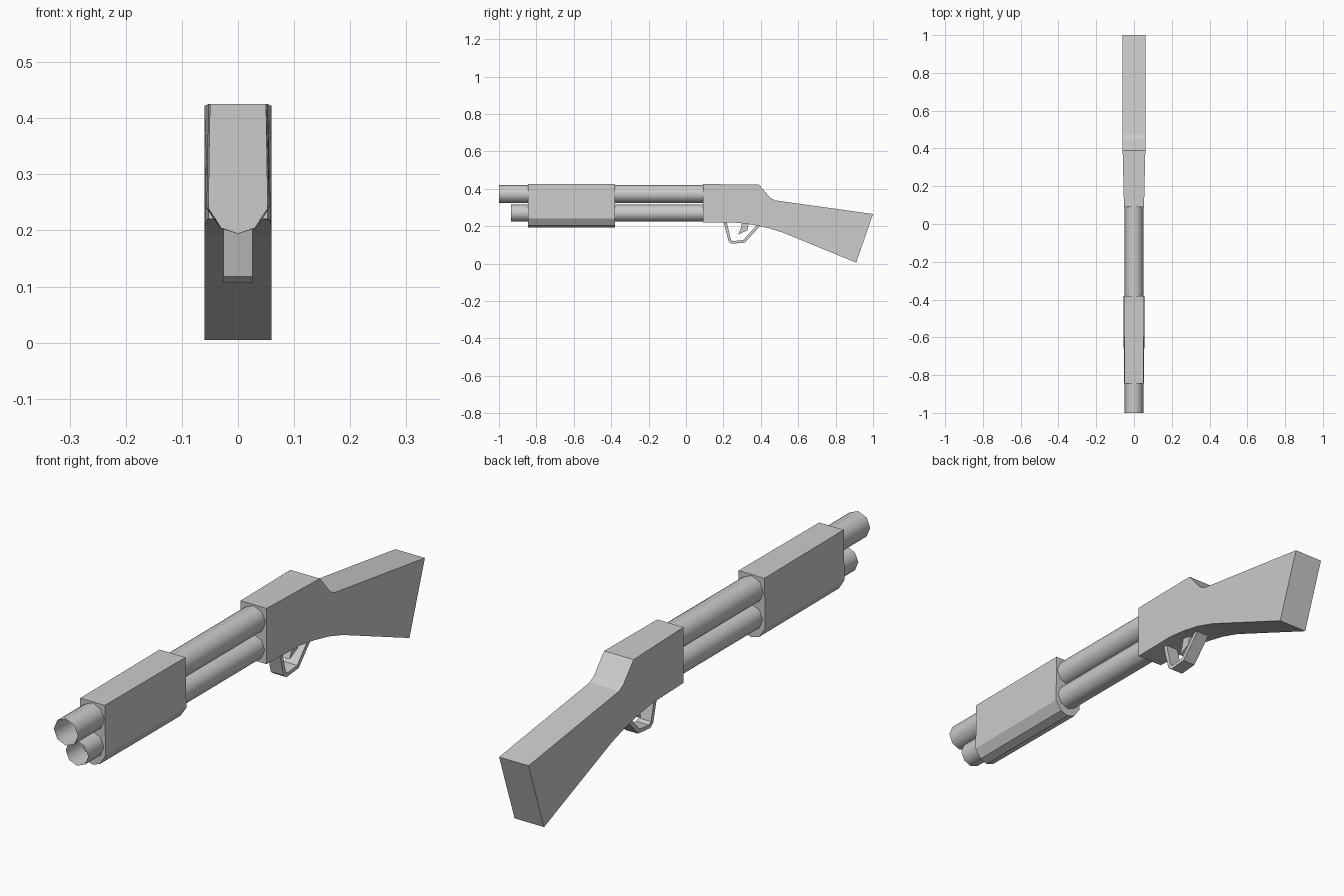
import bpy, bmesh, math

if "Cube" in bpy.data.objects:
    bpy.data.objects.remove(bpy.data.objects["Cube"])


def add_object(name, bm):
    bmesh.ops.recalc_face_normals(bm, faces=bm.faces)
    mesh = bpy.data.meshes.new(name)
    bm.to_mesh(mesh)
    bm.free()
    obj = bpy.data.objects.new(name, mesh)
    bpy.context.collection.objects.link(obj)
    return obj


def side_extrusion(name, outline, half_width):
    """Extrude a (y, z) outline across x; half_width is a function of y."""
    bm = bmesh.new()
    left, right = [[bm.verts.new((s * half_width(y), y, z)) for y, z in outline]
                   for s in (-1, 1)]
    bm.faces.new(left)
    bm.faces.new(right[::-1])
    n = len(outline)
    for i in range(n):
        j = (i + 1) % n
        bm.faces.new((left[i], right[i], right[j], left[j]))
    return add_object(name, bm)


def loft(name, sections, caps=True):
    """Join rings of points with the same count."""
    bm = bmesh.new()
    rings = [[bm.verts.new(p) for p in s] for s in sections]
    n = len(rings[0])
    for a, b in zip(rings, rings[1:]):
        for i in range(n):
            bm.faces.new((a[i], a[(i + 1) % n], b[(i + 1) % n], b[i]))
    if caps:
        bm.faces.new(rings[0])
        bm.faces.new(rings[-1])
    return add_object(name, bm)


# Barrel and magazine: open eight-sided tubes
def tube(name, z, r, y0, y1):
    obj = loft(name, [[(r * math.sin(i * math.pi / 4), y, z + r * math.cos(i * math.pi / 4))
                       for i in range(8)] for y in (y0, y1)], caps=False)
    for f in obj.data.polygons:
        f.use_smooth = True


tube("barrel", 0.372, 0.049, -1.0, 0.1)
tube("magazine_tube", 0.27, 0.046, -0.935, 0.1)

# Pump grip: flat sides, faceted underside, slightly wider at the rear
half = [(0.05, 0.425), (0.053, 0.24), (0.03, 0.204), (0, 0.194)]
ring = half + [(-x, z) for x, z in half[-2::-1]]
loft("pump_grip", [[(x * s, y, z) for x, z in ring]
                   for y, s in ((-0.845, 1.0), (-0.38, 1.06))])

# Receiver and stock in one tapered profile
stock = [(0.09, 0.425), (0.39, 0.422), (0.45, 0.352), (0.475, 0.338), (1.0, 0.265),
         (0.91, 0.005), (0.52, 0.165), (0.44, 0.19), (0.36, 0.207), (0.28, 0.218), (0.09, 0.22)]
side_extrusion("receiver_and_stock", stock,
               lambda y: 0.053 + 0.007 * min(1, (y - 0.09) / 0.3))

# Trigger guard strap and trigger
guard = [(0.20, 0.225), (0.228, 0.118), (0.245, 0.106), (0.315, 0.112), (0.40, 0.205),
         (0.38, 0.207), (0.306, 0.126), (0.252, 0.12), (0.24, 0.128), (0.217, 0.225)]
side_extrusion("trigger_guard", guard, lambda y: 0.026)
trigger = [(0.30, 0.225), (0.335, 0.215), (0.328, 0.178), (0.28, 0.155), (0.292, 0.185)]
side_extrusion("trigger", trigger, lambda y: 0.014)
